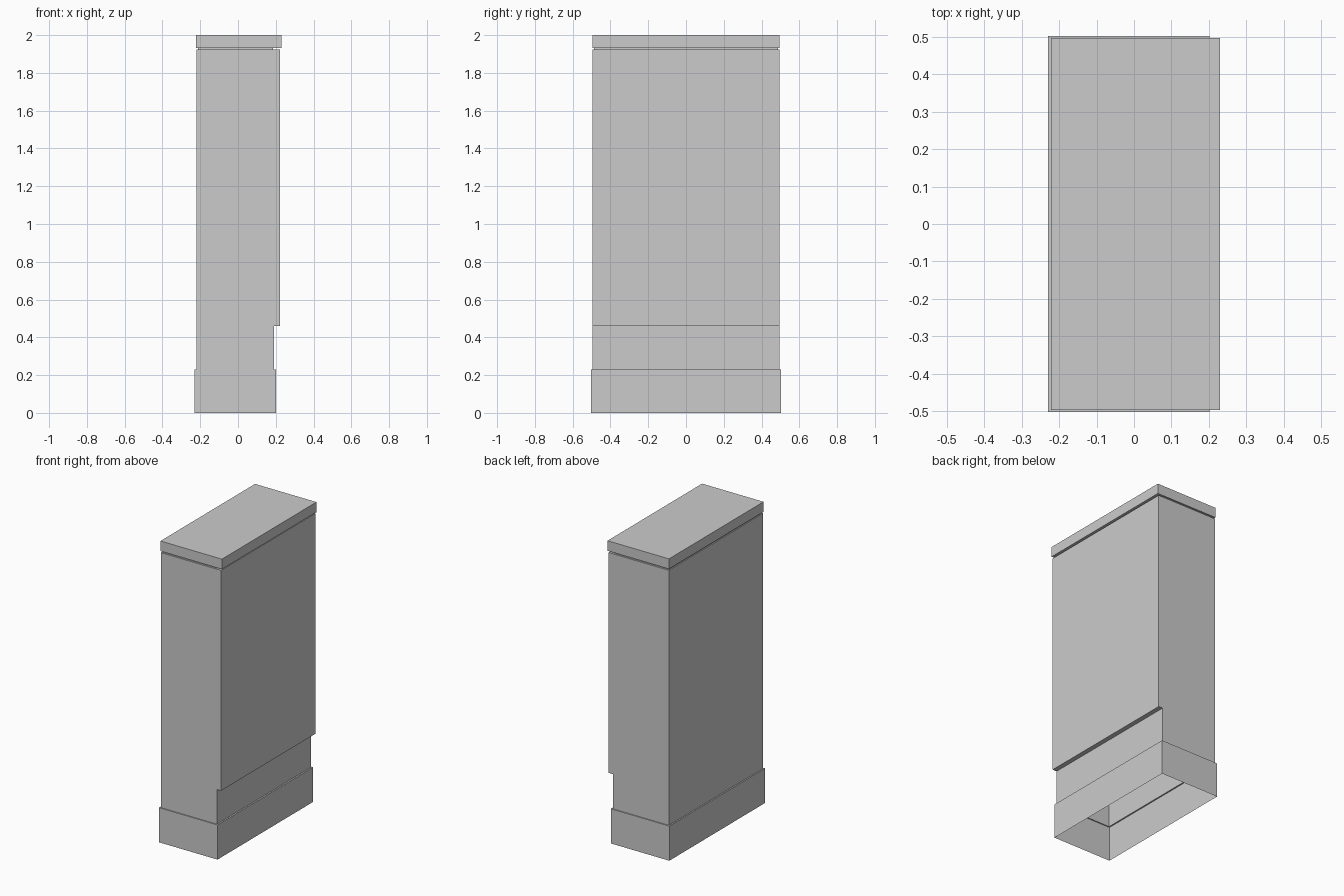
import bpy, bmesh

if "Cube" in bpy.data.objects:
    bpy.data.objects.remove(bpy.data.objects["Cube"])


def make_object(name, bm):
    bmesh.ops.recalc_face_normals(bm, faces=bm.faces)
    mesh = bpy.data.meshes.new(name)
    bm.to_mesh(mesh)
    bm.free()
    bpy.context.collection.objects.link(bpy.data.objects.new(name, mesh))


def shell(name, rings, close_bottom=False, close_top=False):
    """Stack of rectangular rings (x0, x1, half_depth, z) joined by quads."""
    bm = bmesh.new()
    loops = [[bm.verts.new(p) for p in ((x0, -d, z), (x1, -d, z), (x1, d, z), (x0, d, z))]
             for x0, x1, d, z in rings]
    for a, b in zip(loops, loops[1:]):
        for i in range(4):
            j = (i + 1) % 4
            bm.faces.new((a[i], a[j], b[j], b[i]))
    if close_bottom:
        bm.faces.new(loops[0])
    if close_top:
        bm.faces.new(loops[-1])
    make_object(name, bm)


BACK, RECESS, FRONT, DEPTH = -0.22, 0.191, 0.222, 0.495
PLINTH_TOP, STEP, BODY_TOP, CAP_BOTTOM = 0.23, 0.46, 1.923, 1.933

# Plinth: hollow, open below, narrow shoulder meeting the body
shell("plinth", [(-0.229, 0.201, 0.502, 0), (-0.229, 0.201, 0.502, PLINTH_TOP),
                 (BACK, RECESS, DEPTH, PLINTH_TOP)])

# Body: stepped side profile swept across the width, open at the bottom
profile = [(BACK, PLINTH_TOP), (BACK, BODY_TOP), (FRONT, BODY_TOP),
           (FRONT, STEP), (RECESS, STEP), (RECESS, PLINTH_TOP)]
bm = bmesh.new()
sides = [[bm.verts.new((x, y, z)) for x, z in profile] for y in (-DEPTH, DEPTH)]
for side in sides:
    bm.faces.new(side)
for i in range(len(profile) - 1):
    bm.faces.new((sides[0][i], sides[0][i + 1], sides[1][i + 1], sides[1][i]))
make_object("body", bm)

# Shadow gap between body and cap
shell("shadow_gap", [(-0.213, 0.185, 0.486, BODY_TOP), (-0.213, 0.185, 0.486, CAP_BOTTOM)])

# Cap slab
shell("cap", [(-0.222, 0.229, 0.496, CAP_BOTTOM), (-0.222, 0.229, 0.496, 2.0)],
      close_bottom=True, close_top=True)
